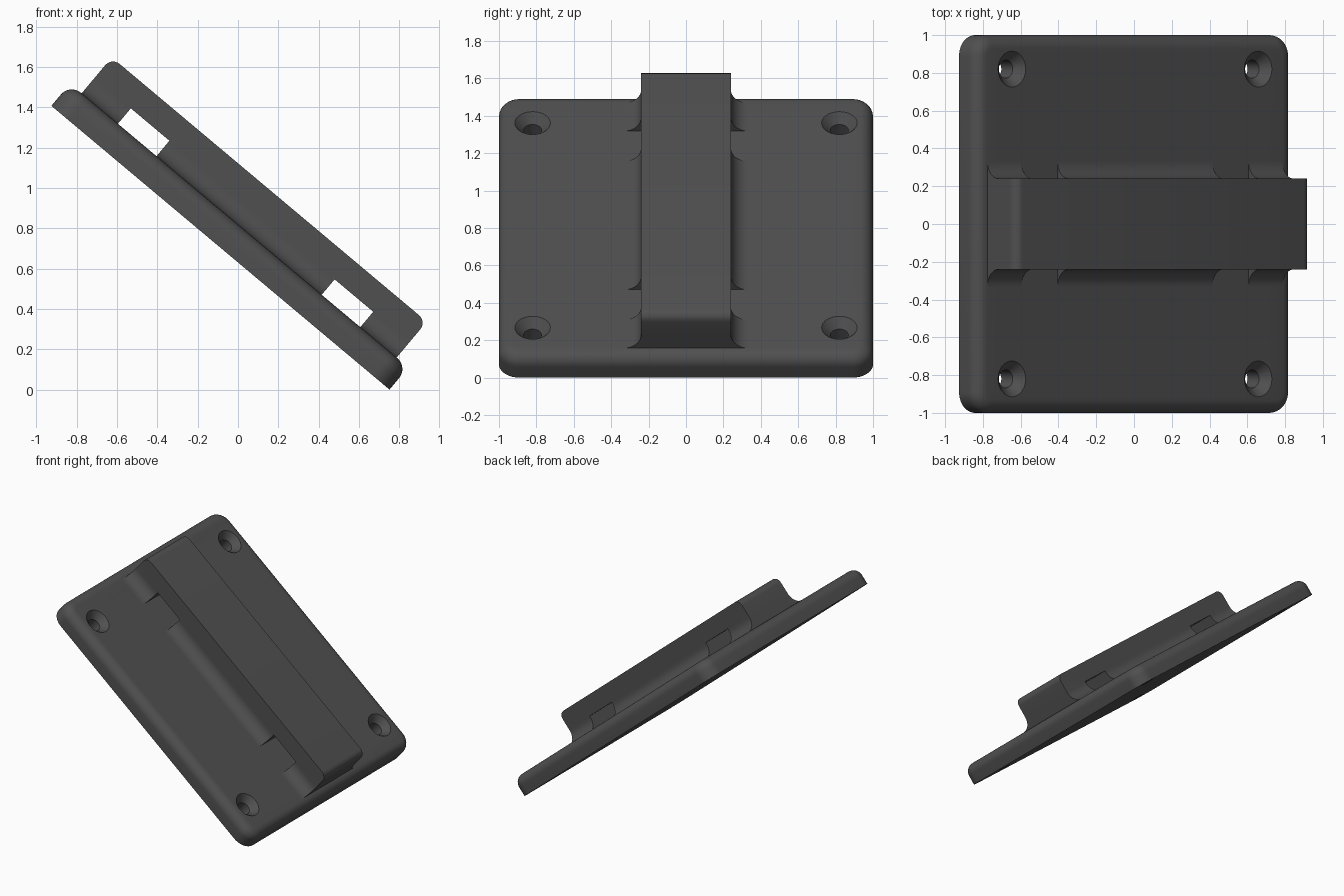
import bpy, bmesh, math
from mathutils import Matrix

if "Cube" in bpy.data.objects:
    bpy.data.objects.remove(bpy.data.objects["Cube"])

# Local frame: x along the slope, y across, z out of the plate
L, W, T = 2.19, 2.0, 0.144
TILT = math.radians(40)
PLACE = Matrix.Translation((-0.926, 0, L * math.sin(TILT))) @ Matrix.Rotation(TILT, 4, 'Y')

grey = bpy.data.materials.new("dark grey")
grey.diffuse_color = (0.08, 0.08, 0.08, 1)
grey.use_nodes = True
grey.node_tree.nodes["Principled BSDF"].inputs["Base Color"].default_value = grey.diffuse_color


def make(name, bm):
    bmesh.ops.recalc_face_normals(bm, faces=bm.faces)
    me = bpy.data.meshes.new(name)
    bm.to_mesh(me)
    bm.free()
    ob = bpy.data.objects.new(name, me)
    bpy.context.collection.objects.link(ob)
    me.materials.append(grey)
    return ob


def bevel(bm, edges, r, seg):
    bmesh.ops.bevel(bm, geom=edges, offset=r, segments=seg, profile=0.5, affect='EDGES')


def box(x0, x1, y0, y1, z0, z1):
    bm = bmesh.new()
    bmesh.ops.create_cube(bm, size=1)
    for v in bm.verts:
        v.co = (x0 if v.co.x < 0 else x1, y0 if v.co.y < 0 else y1, z0 if v.co.z < 0 else z1)
    return bm


def cut(ob, cutter):
    bpy.context.view_layer.objects.active = ob
    mod = ob.modifiers.new("cut", 'BOOLEAN')
    mod.object, mod.solver = cutter, 'EXACT'
    bpy.ops.object.modifier_apply(modifier=mod.name)
    bpy.data.objects.remove(cutter)


def screw_cutter(x, y):
    # revolved countersink and shank
    prof = [(0.048, -0.05), (0.048, T - 0.05), (0.095, T), (0.095, T + 0.05)]
    n = 32
    bm = bmesh.new()
    rings = [[bm.verts.new((x + r * math.cos(2 * math.pi * i / n),
                            y + r * math.sin(2 * math.pi * i / n), z)) for i in range(n)]
             for r, z in prof]
    for a, b in zip(rings, rings[1:]):
        for i in range(n):
            bm.faces.new((a[i], a[(i + 1) % n], b[(i + 1) % n], b[i]))
    bm.faces.new(rings[0])
    bm.faces.new(rings[-1])
    return make("screw_cutter", bm)


# Base plate: rounded corners, rounded upper rim
bm = box(0, L, -W / 2, W / 2, 0, T)
bevel(bm, [e for e in bm.edges if abs(e.verts[0].co.z - e.verts[1].co.z) > 0.1], 0.11, 10)
bevel(bm, [e for e in bm.edges if all(v.co.z > T - 1e-4 for v in e.verts)], 0.07, 8)
plate = make("base_plate", bm)
for x in (0.244, L - 0.244):
    for y in (-0.82, 0.82):
        cut(plate, screw_cutter(x, y))

# Central rib: cross-section with concave side fillets, run along the plate
HALF, R, TOP, X0 = 0.24, 0.09, 0.377, 0.075
side = [(HALF + R, T - 0.03)]
for i in range(11):
    a = math.radians(9 * i)
    side.append((HALF + R - R * math.sin(a), T + R - R * math.cos(a)))
side.append((HALF, TOP))
section = side + [(-y, z) for y, z in reversed(side)]
bm = bmesh.new()
face = bm.faces.new([bm.verts.new((X0, y, z)) for y, z in section])
ext = bmesh.ops.extrude_face_region(bm, geom=[face])["geom"]
bmesh.ops.translate(bm, vec=(L - 2 * X0, 0, 0),
                    verts=[v for v in ext if isinstance(v, bmesh.types.BMVert)])
bevel(bm, [e for e in bm.edges if all(v.co.z > TOP - 1e-4 for v in e.verts)
           and abs(e.verts[0].co.x - e.verts[1].co.x) < 1e-4], 0.05, 6)
rib = make("central_rib", bm)

# Strap slots through the rib, floor flush with the plate
for x0, x1 in ((0.31, 0.56), (L - 0.56, L - 0.31)):
    cut(rib, make("slot_cutter", box(x0, x1, -0.5, 0.5, T - 0.1, T + 0.1)))

# Tilt into place and smooth the rounded parts
for ob in (plate, rib):
    ob.data.transform(PLACE)
    bpy.ops.object.select_all(action='DESELECT')
    ob.select_set(True)
    bpy.context.view_layer.objects.active = ob
    bpy.ops.object.shade_smooth_by_angle(angle=math.radians(30))
